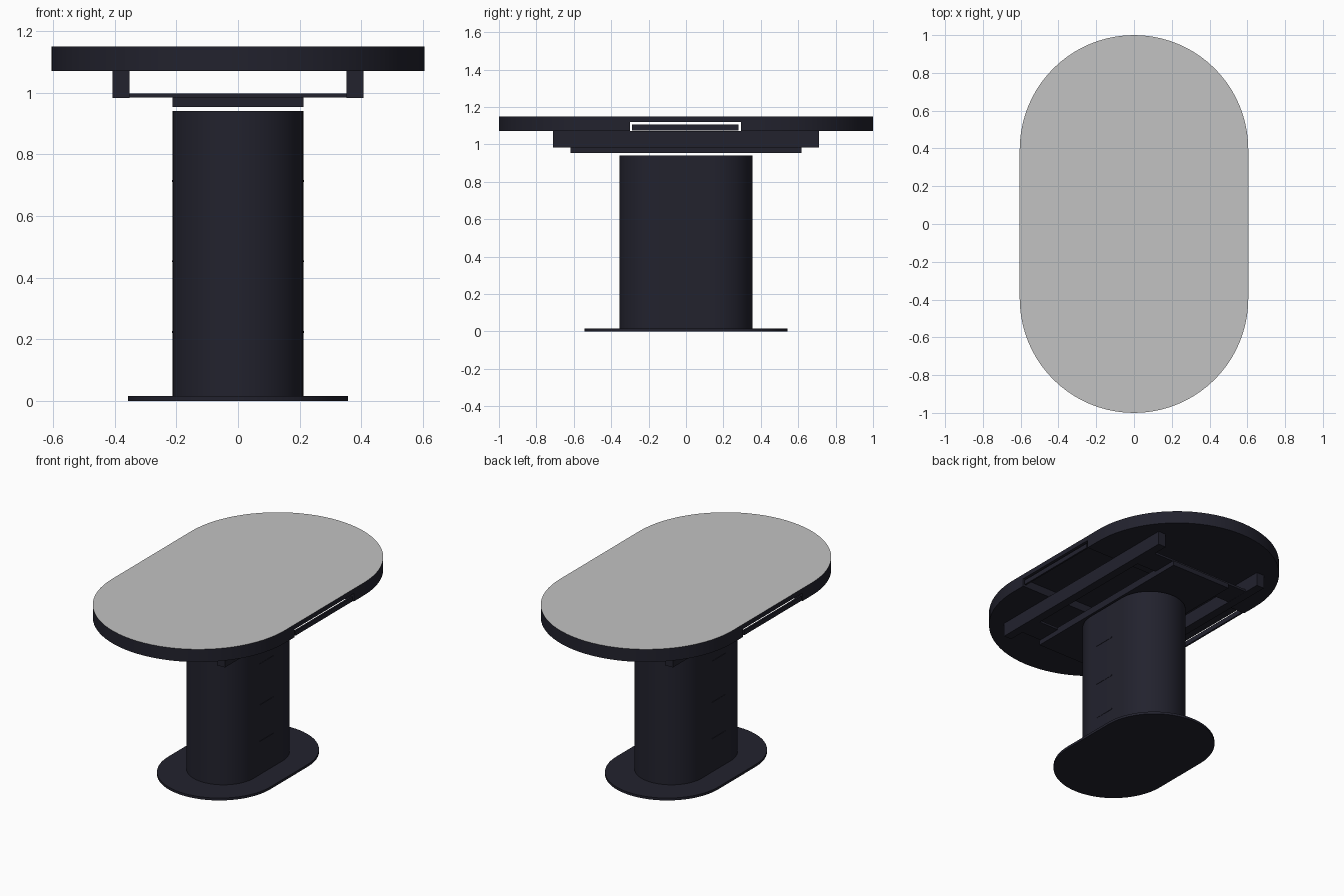
import bpy, bmesh, math

cube = bpy.data.objects.get("Cube")
if cube:
    bpy.data.objects.remove(cube, do_unlink=True)


def material(name, rgb):
    m = bpy.data.materials.new(name)
    m.use_nodes = True
    color = (*rgb, 1)
    m.diffuse_color = color
    m.node_tree.nodes["Principled BSDF"].inputs["Base Color"].default_value = color
    return m


charcoal = material("charcoal", (0.016, 0.016, 0.027))
grey = material("light grey top", (0.54, 0.54, 0.54))


def finish(name, bm, smooth=False):
    bmesh.ops.recalc_face_normals(bm, faces=bm.faces)
    mesh = bpy.data.meshes.new(name)
    bm.to_mesh(mesh)
    bm.free()
    mesh.materials.append(charcoal)
    obj = bpy.data.objects.new(name, mesh)
    bpy.context.collection.objects.link(obj)
    if smooth:
        bpy.ops.object.select_all(action="DESELECT")
        obj.select_set(True)
        bpy.context.view_layer.objects.active = obj
        bpy.ops.object.shade_smooth_by_angle(angle=math.radians(30))
    return obj


def add_box(bm, x, y, z):
    verts = bmesh.ops.create_cube(bm, size=1)["verts"]
    for v in verts:
        v.co = [(lo + hi) / 2 + c * (hi - lo) for c, (lo, hi) in zip(v.co, (x, y, z))]


def box(name, x, y, z):
    bm = bmesh.new()
    add_box(bm, x, y, z)
    return finish(name, bm)


def stadium(name, radius, half_length, z0, z1, steps=40):
    """Extruded outline with straight sides and round ends along y."""
    bm = bmesh.new()
    ring = []
    for end in (1, -1):
        for i in range(steps + 1):
            a = math.pi * i / steps
            ring.append(bm.verts.new((end * radius * math.cos(a),
                                      end * (half_length - radius + radius * math.sin(a)), z0)))
    face = bm.faces.new(ring)
    new = bmesh.ops.extrude_face_region(bm, geom=[face])["geom"]
    for v in new:
        if isinstance(v, bmesh.types.BMVert):
            v.co.z = z1
    return finish(name, bm, True)


# Base and pedestal
stadium("base_plate", 0.357, 0.543, 0, 0.015)
stadium("pedestal_column", 0.212, 0.356, 0.015, 0.94)

# Tabletop with a channel cut across its underside
top = stadium("tabletop", 0.605, 1.0, 1.07, 1.15)
cutter = box("channel_cutter", (-0.8, 0.8), (-0.3, 0.293), (1.0, 1.12))
cutter.hide_render = True
cutter.hide_viewport = True
cut = top.modifiers.new("channel", "BOOLEAN")
cut.operation = "DIFFERENCE"
cut.solver = "EXACT"
cut.object = cutter
bpy.context.view_layer.objects.active = top
bpy.ops.object.modifier_apply(modifier=cut.name)
bpy.data.objects.remove(cutter, do_unlink=True)
top.data.materials.clear()
top.data.materials.append(charcoal)
top.data.materials.append(grey)
for p in top.data.polygons:
    p.material_index = int(p.normal.z > 0.9 and p.center.z > 1.14)

# Rails, drawer fronts and pedestal grooves on both sides
for side, s in (("left", 1), ("right", -1)):
    def span(a, b):
        return tuple(sorted((s * a, s * b)))
    box(side + "_rail", span(0.352, 0.407), (-0.712, 0.712), (0.983, 1.07))
    box(side + "_drawer_front", span(0.593, 0.604), (-0.288, 0.281), (1.075, 1.105))
    for i, z in enumerate((0.71, 0.45, 0.22)):
        box(f"{side}_handle_{i + 1}", span(0.21, 0.214), (-0.09, 0.05), (z, z + 0.006))

# Support frame: cross bars and a centre strip joining the rails
bm = bmesh.new()
for y in ((-0.61, -0.45), (0.45, 0.61)):
    add_box(bm, (-0.353, 0.353), y, (0.984, 0.998))
add_box(bm, (-0.212, 0.212), (-0.45, 0.45), (0.984, 0.998))
finish("cross_bars", bm)
box("mounting_plate", (-0.212, 0.212), (-0.618, 0.618), (0.953, 0.984))
